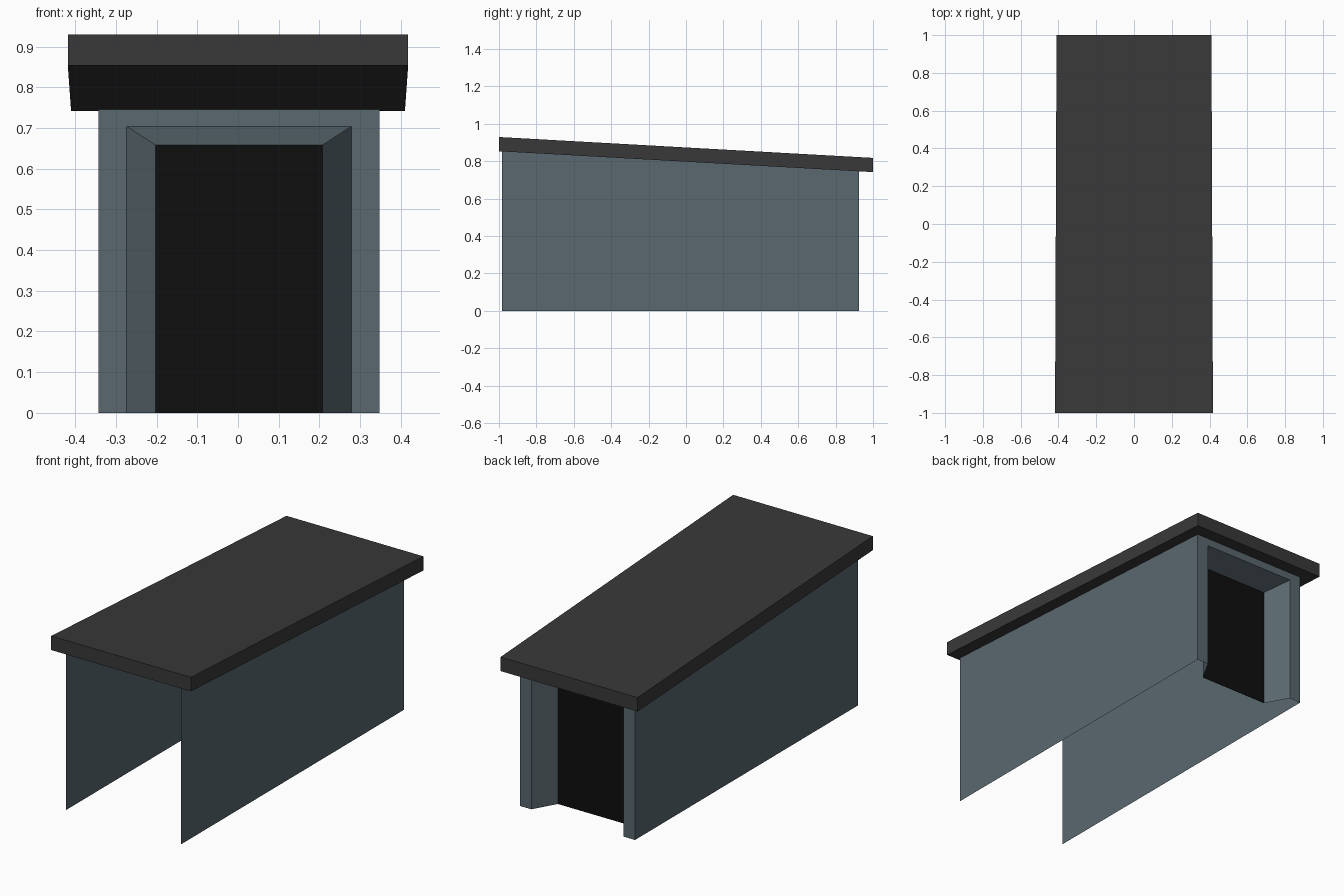
import bpy

if "Cube" in bpy.data.objects:
    bpy.data.objects.remove(bpy.data.objects["Cube"])

CX = 0.0025                      # the walls sit a hair off centre


def underside(y):                # sloping roof underside
    return 0.853 - 0.0558 * (y + 1)


def material(name, rgb):
    m = bpy.data.materials.new(name)
    m.diffuse_color = (*rgb, 1)
    m.use_nodes = True
    m.node_tree.nodes["Principled BSDF"].inputs["Base Color"].default_value = m.diffuse_color
    return m


def add(name, verts, faces, mat):
    me = bpy.data.meshes.new(name)
    me.from_pydata(verts, [], faces)
    me.materials.append(mat)
    ob = bpy.data.objects.new(name, me)
    bpy.context.collection.objects.link(ob)
    return ob


def arch(half, y, top):          # open door-shaped outline
    return [(CX - half, y, 0), (CX - half, y, top),
            (CX + half, y, top), (CX + half, y, 0)]


def bridge(name, a, b, mat, segments=(0, 1, 2)):
    return add(name, a + b, [(i, i + 1, i + 5, i + 4) for i in segments], mat)


wall = material("blue grey wall", (0.100, 0.138, 0.157))
roof_mat = material("dark grey roof", (0.040, 0.040, 0.040))
black = material("black door", (0.0045, 0.0045, 0.0045))

front = arch(0.345, -0.983, underside(-0.983))
back = arch(0.345, 0.925, underside(0.925))
rim = arch(0.276, 0.925, 0.704)
inner = arch(0.205, 0.80, 0.658)

# Thin side walls, open at the front
bridge("side_walls", front, back, wall, (0, 2))
# Back wall around the doorway, and its splayed reveal
bridge("back_wall", back, rim, wall)
bridge("door_reveal", rim, inner, wall)
# Recessed door
add("door", inner, [(0, 1, 2, 3)], black)

# Sloping roof slab, slightly narrower at the back
bpy.ops.mesh.primitive_cube_add(size=2)
roof = bpy.context.object
roof.name = "roof"
for v in roof.data.vertices:
    v.co.x *= 0.414 - 0.004 * v.co.y
    v.co.z = underside(v.co.y) + (0.076 if v.co.z > 0 else 0)
roof.data.materials.append(roof_mat)
